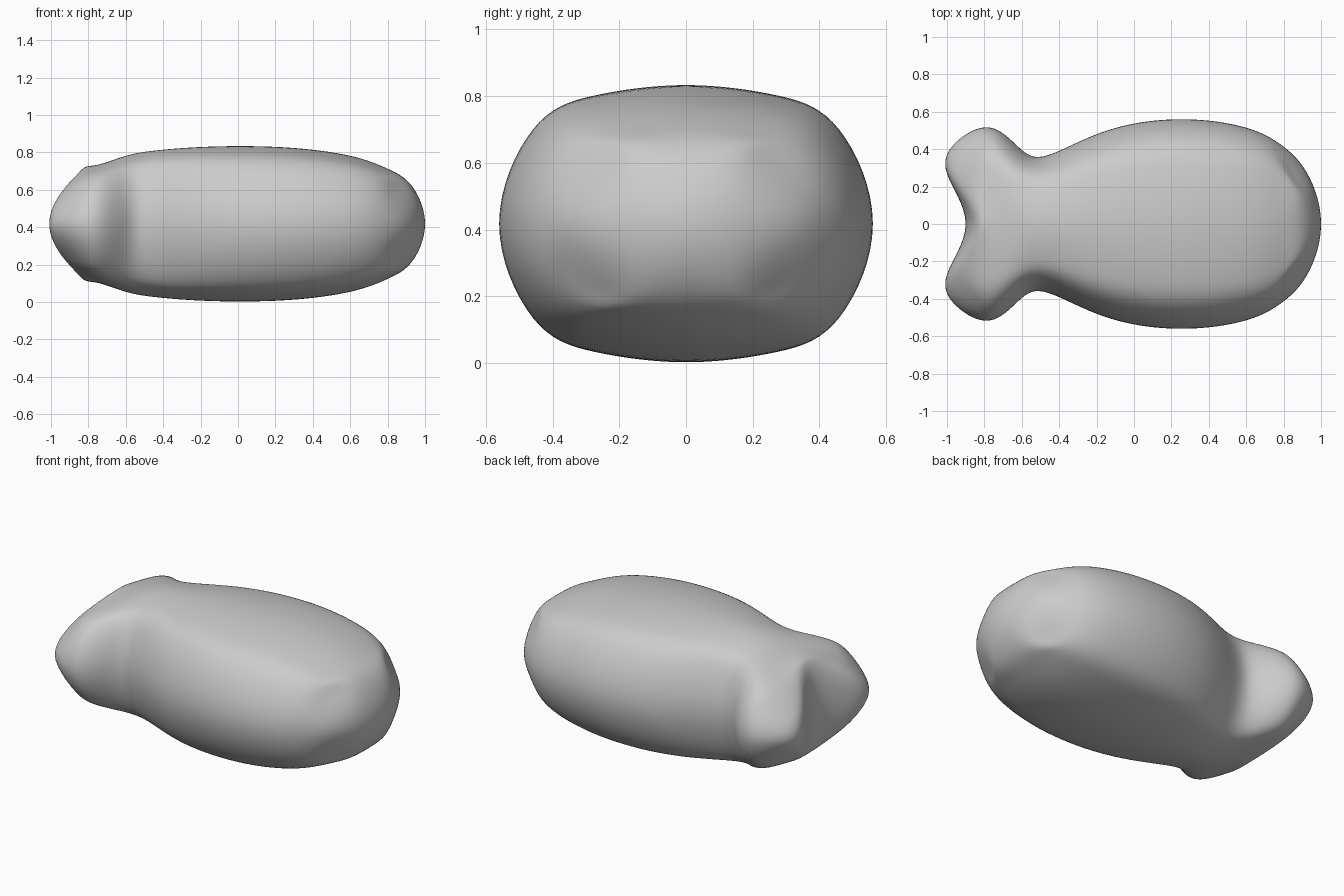
import bpy, bmesh
from mathutils import Vector

if "Cube" in bpy.data.objects:
    bpy.data.objects.remove(bpy.data.objects["Cube"])

P, H, ZC = 2.5, 0.414, 0.418

# Stations from tail to nose: x at centre, inner column, outer column, edge; half width
rows = [
    (-.85, -.93, -.91, -.95, .44),
    (-.76, -.79, -.78, -.77, .515),
    (-.61, -.62, -.62, -.61, .405),
    (-.44, -.45, -.45, -.46, .368),
    (-.15, -.15, -.15, -.15, .498),
    (.25, .25, .25, .25, .56),
    (.60, .60, .60, .60, .515),
    (.80, .80, .78, .79, .42),
    (.93, .91, .86, .90, .315),
]
# End outlines at mid height: centre and inner column (x, y)
caps = {0: ((-.90, 0), (-1.0, .27)), len(rows) - 1: ((1.0, 0), (.972, .165))}
FRAC = (0, .5, .82)


def dome(t):
    return max(0, 1 - abs(t) ** P) ** (1 / P)


def target(i, j, k):
    a, s = abs(j), (1 if j >= 0 else -1)
    r = rows[i]
    if k == 0:
        if a == 2:
            return Vector((r[3], s * r[4], ZC))
        x, y = caps[i][a]
        return Vector((x, s * y, ZC))
    x = r[a]
    return Vector((x, s * FRAC[a] * r[4], ZC + k * H * dome(x) * dome(FRAC[a])))


# Box-like cage whose points lie on the wanted surface
bm = bmesh.new()
n = len(rows)
verts = {}
for i in range(n):
    for j in range(-2, 3):
        for k in (-1, 0, 1):
            if k or abs(j) == 2 or i in caps:
                verts[i, j, k] = bm.verts.new(target(i, j, k))


def quad(*keys):
    bm.faces.new([verts[key] for key in keys])


for i in range(n - 1):
    for k in (-1, 1):
        for j in range(-2, 2):
            quad((i, j, k), (i + 1, j, k), (i + 1, j + 1, k), (i, j + 1, k))
    for j in (-2, 2):
        for k in (-1, 0):
            quad((i, j, k), (i + 1, j, k), (i + 1, j, k + 1), (i, j, k + 1))
for i in caps:
    for j in range(-2, 2):
        for k in (-1, 0):
            quad((i, j, k), (i, j + 1, k), (i, j + 1, k + 1), (i, j, k + 1))
bmesh.ops.recalc_face_normals(bm, faces=bm.faces)
mesh = bpy.data.meshes.new("fish_body")
bm.to_mesh(mesh)
bm.free()
mesh.shade_smooth()
body = bpy.data.objects.new("fish_body", mesh)
bpy.context.collection.objects.link(body)

# Smooth surface
sub = body.modifiers.new("smooth", 'SUBSURF')
sub.levels = sub.render_levels = 3

# Push the cage out until the smooth surface passes through the points
goal = [v.co.copy() for v in mesh.vertices]
for _ in range(10):
    dg = bpy.context.evaluated_depsgraph_get()
    ev = body.evaluated_get(dg)
    pos = [ev.data.vertices[q].co.copy() for q in range(len(goal))]
    for v, g, p in zip(mesh.vertices, goal, pos):
        v.co += g - p
    mesh.update()
    body.update_tag()
    bpy.context.view_layer.update()
